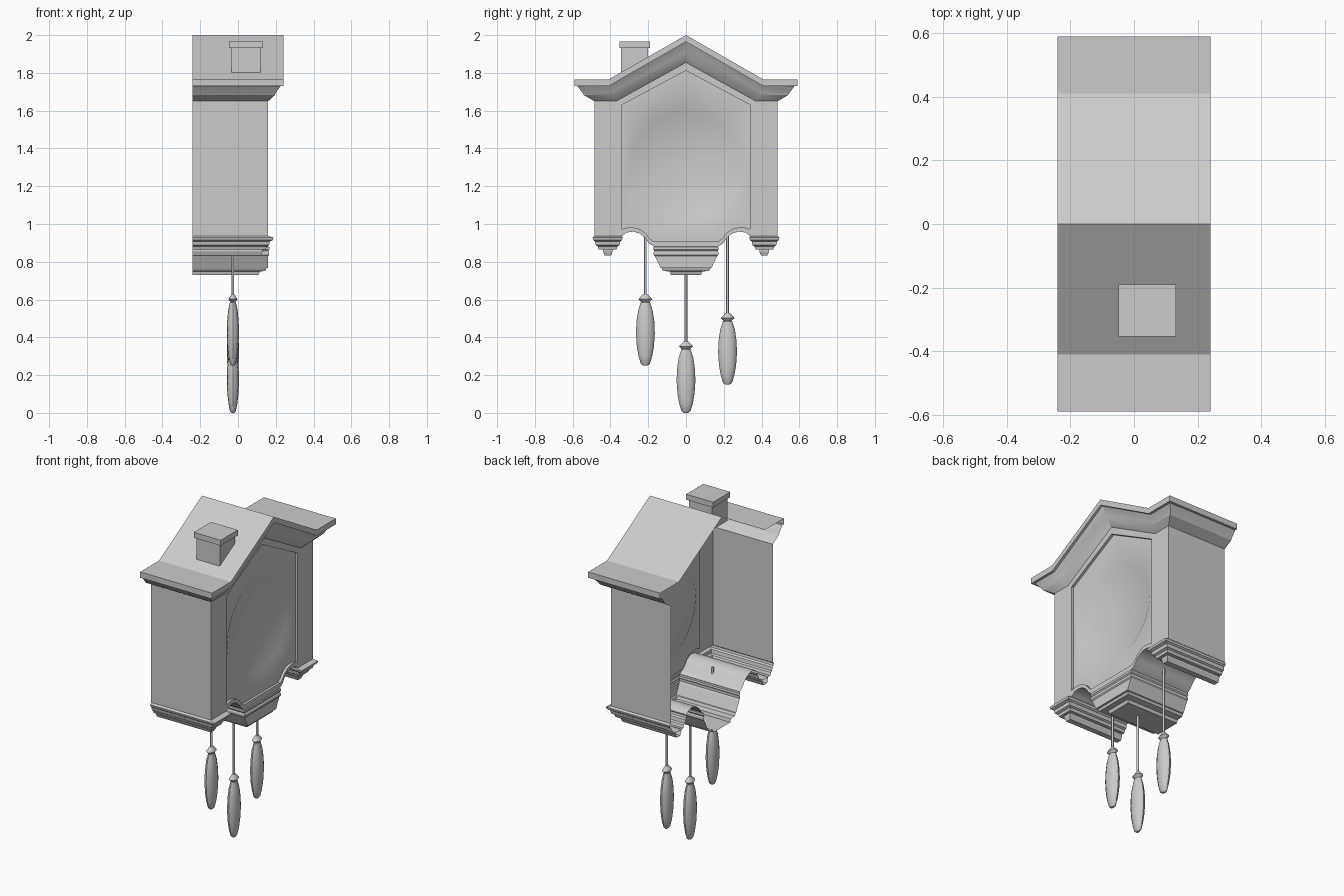
import bpy, bmesh, math

if "Cube" in bpy.data.objects:
    bpy.data.objects.remove(bpy.data.objects["Cube"])

BACK = -0.24


def finish(name, bm, angle=None):
    bmesh.ops.remove_doubles(bm, verts=bm.verts, dist=1e-5)
    bmesh.ops.recalc_face_normals(bm, faces=bm.faces)
    me = bpy.data.meshes.new(name)
    bm.to_mesh(me)
    bm.free()
    ob = bpy.data.objects.new(name, me)
    bpy.context.collection.objects.link(ob)
    if angle:
        bpy.ops.object.select_all(action='DESELECT')
        ob.select_set(True)
        bpy.context.view_layer.objects.active = ob
        bpy.ops.object.shade_smooth_by_angle(angle=math.radians(angle))
    return ob


def loft(bm, rings, closed=False, cap_start=False, cap_end=False):
    """Skin a list of equal-length point rings."""
    vs = [[bm.verts.new(p) for p in r] for r in rings]
    n = len(vs[0])
    for a, b in zip(vs, vs[1:]):
        for i in range(n if closed else n - 1):
            j = (i + 1) % n
            bm.faces.new((a[i], a[j], b[j], b[i]))
    if cap_start:
        bm.faces.new(vs[0])
    if cap_end:
        bm.faces.new(vs[-1])


def plate(bm, *loops):
    """Fill an outline, with later loops as holes."""
    edges = []
    for pts in loops:
        v = [bm.verts.new(p) for p in pts]
        edges += [bm.edges.new((v[i], v[i - 1])) for i in range(len(v))]
    bmesh.ops.triangle_fill(bm, use_beauty=True, use_dissolve=False, edges=edges, normal=(1, 0, 0))


def mirrored(half):
    """Half outline from centre top to centre bottom, mirrored in y."""
    return half + [(-y, z) for y, z in reversed(half) if y > 0]


def at(x, pts):
    return [(x, y, z) for y, z in pts]


# Roof with stepped cornice: x front, eave y, eave z, kink y, ridge z
steps = [(0.24, 0.59, 1.765, 0.41, 2.0), (0.24, 0.59, 1.73, 0.41, 1.965),
         (0.225, 0.575, 1.73, 0.41, 1.965), (0.2, 0.548, 1.695, 0.395, 1.92),
         (0.195, 0.54, 1.682, 0.39, 1.905), (0.16, 0.485, 1.65, 0.37, 1.855)]
bm = bmesh.new()
gable = [(-0.59, 1.765), (-0.41, 1.765), (0, 2.0), (0.41, 1.765), (0.59, 1.765)]
loft(bm, [at(BACK, gable), at(0.24, gable)])
loft(bm, [[(BACK, -e, z), (x, -e, z), (x, -k, z), (x, 0, r), (x, k, z), (x, e, z), (BACK, e, z)]
          for x, e, z, k, r in steps])
finish("roof", bm, 25)

# Case: open-backed shell with framed front and recessed dial
arch = [(0.34, 0.935), (0.315, 0.955), (0.28, 0.96), (0.245, 0.95), (0.215, 0.925),
        (0.195, 0.897), (0.17, 0.88)]
outer = mirrored([(0.37, 1.65), (0.485, 1.65), (0.485, 0.935)] + arch)
outer = [(0, 1.855)] + outer
inner = [(0, 1.812)] + mirrored([(0.34, 1.63), (0.34, 0.972), (0.315, 0.98), (0.28, 0.982),
                                 (0.245, 0.974), (0.215, 0.952), (0.195, 0.925), (0.175, 0.91)])


def circle(r, n=24):
    return [(r * math.sin(2 * math.pi * i / n), 1.315 + r * math.cos(2 * math.pi * i / n)) for i in range(n)]


bm = bmesh.new()
plate(bm, at(0.16, outer), at(0.16, inner))
loft(bm, [at(0.16, inner), at(0.145, inner)], closed=True)
plate(bm, at(0.145, inner), at(0.145, circle(0.31)))
loft(bm, [at(0.145, circle(0.31)), at(0.13, circle(0.28))], closed=True, cap_end=True)
for s in (1, -1):
    side = [(s * y, z) for y, z in [(0.485, 1.65), (0.485, 0.935)]]
    under = [(s * y, z) for y, z in arch]
    for path in (side, under):
        loft(bm, [at(0.16, path), at(BACK, path)])
finish("case", bm, 35)


# Mouldings that wrap three sides: x front, y one side, y other side, z
def moulding(name, rings):
    bm = bmesh.new()
    loft(bm, [[(BACK, a, z), (x, a, z), (x, b, z), (BACK, b, z)] for x, a, b, z in rings], cap_end=True)
    finish(name, bm)


# Central bracket
moulding("centre_bracket", [(x, -y, y, z) for x, y, z in [
    (0.16, 0.17, 0.88), (0.166, 0.173, 0.878), (0.166, 0.173, 0.865), (0.16, 0.168, 0.858),
    (0.165, 0.172, 0.85), (0.165, 0.172, 0.837), (0.16, 0.165, 0.83), (0.16, 0.135, 0.768),
    (0.15, 0.13, 0.766), (0.145, 0.122, 0.752), (0.115, 0.085, 0.748), (0.108, 0.08, 0.73)]])

# Side feet and their lower bars
for s, tag in ((-1, "left"), (1, "right")):
    moulding(tag + "_foot", [(x, s * a, s * b, z) for x, a, b, z in [
        (0.16, 0.485, 0.34, 0.937), (0.188, 0.495, 0.335, 0.928), (0.185, 0.492, 0.338, 0.915),
        (0.168, 0.482, 0.348, 0.908), (0.165, 0.478, 0.352, 0.888), (0.152, 0.468, 0.362, 0.882),
        (0.148, 0.462, 0.368, 0.866)]])
    moulding(tag + "_foot_bar", [(x, s * a, s * b, z) for x, a, b, z in [
        (0.13, 0.44, 0.388, 0.868), (0.13, 0.44, 0.388, 0.855), (0.122, 0.43, 0.397, 0.832)]])


# Chimney
def box(bm, x0, x1, y0, y1, z0, z1):
    loft(bm, [[(x0, y0, z), (x1, y0, z), (x1, y1, z), (x0, y1, z)] for z in (z0, z1)],
         closed=True, cap_start=True, cap_end=True)


bm = bmesh.new()
box(bm, -0.035, 0.12, -0.345, -0.2, 1.79, 1.935)
box(bm, -0.048, 0.132, -0.353, -0.19, 1.932, 1.965)
finish("chimney", bm)


# Hanging weights: lathed profile flattened in x
def lathe(bm, prof, y0, n=12, sx=0.65):
    loft(bm, [[(-0.027 + sx * r * math.cos(2 * math.pi * i / n), y0 + r * math.sin(2 * math.pi * i / n), z)
               for i in range(n)] for r, z in prof], closed=True, cap_start=True, cap_end=True)


body = [(0.012, 0.0), (0.024, 0.01), (0.036, 0.05), (0.045, 0.1), (0.05, 0.17),
        (0.047, 0.235), (0.039, 0.29), (0.025, 0.335), (0.02, 0.337), (0.037, 0.352), (0.012, 0.378)]
for tag, y, z0, top in (("left", -0.215, 0.25, 0.955), ("centre", 0, 0.0, 0.74), ("right", 0.22, 0.15, 0.94)):
    bm = bmesh.new()
    lathe(bm, [(r, z + z0) for r, z in body], y)
    finish(tag + "_weight", bm, 40)
    bm = bmesh.new()
    lathe(bm, [(0.007, z0 + 0.37), (0.007, top)], y, 8, 1)
    finish(tag + "_rod", bm, 50)
